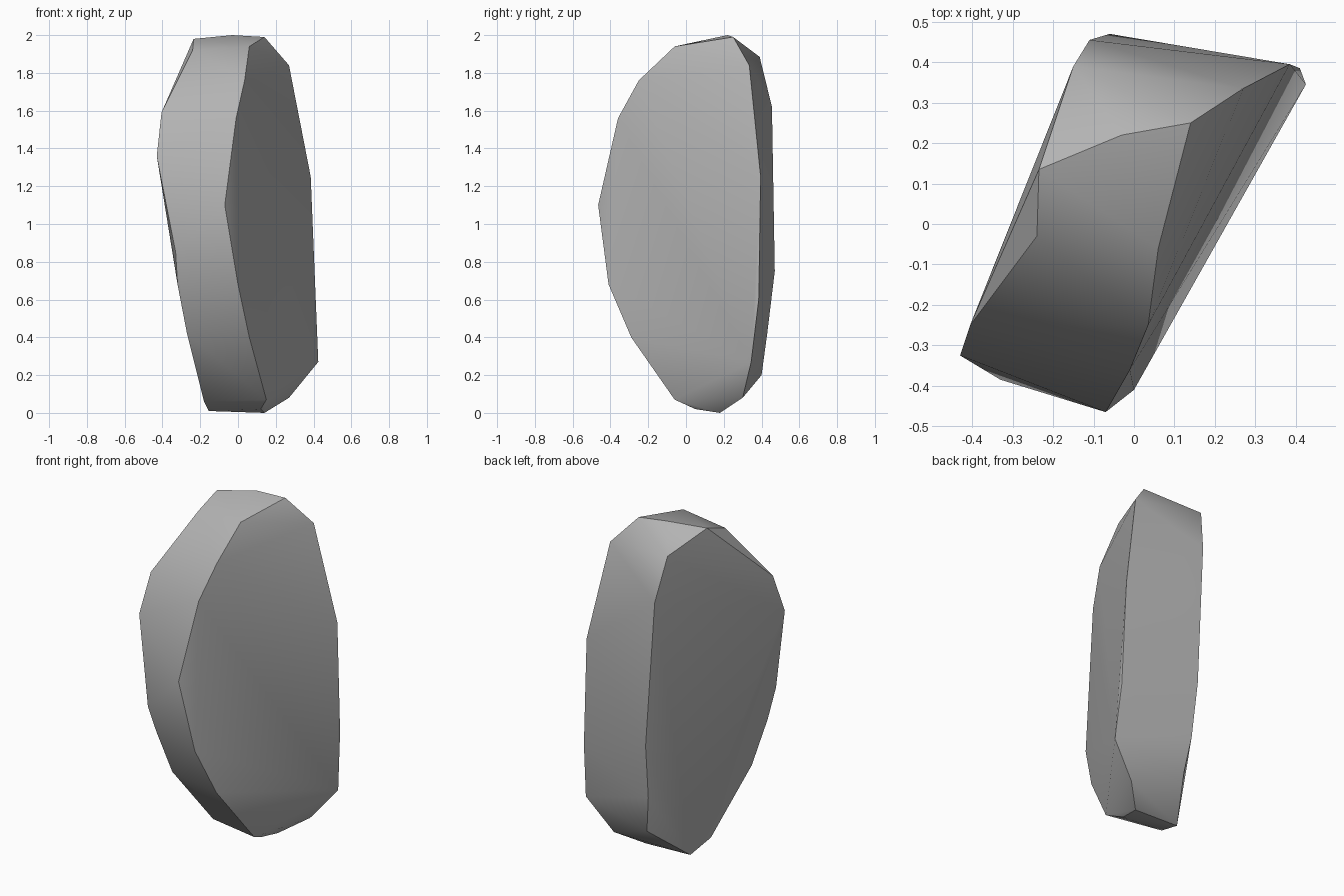
import bpy
import bmesh
import math

# Remove the default object only
default_cube = bpy.data.objects.get("Cube")
if default_cube:
    bpy.data.objects.remove(default_cube, do_unlink=True)


def make_material(name, color):
    material = bpy.data.materials.new(name)
    material.use_nodes = True
    material.diffuse_color = color
    shader = next(n for n in material.node_tree.nodes if n.type == "BSDF_PRINCIPLED")
    shader.inputs["Base Color"].default_value = color
    shader.inputs["Roughness"].default_value = 0.9
    return material


def make_faceted_stone(name, outlines, material):
    """Wrap a tight convex skin around the chiselled outlines."""
    bm = bmesh.new()
    for outline in outlines:
        for point in outline:
            bm.verts.new(point)
    hull = bmesh.ops.convex_hull(bm, input=bm.verts[:], use_existing_faces=False)
    unused = [v for v in bm.verts if not v.link_faces]
    bmesh.ops.delete(bm, geom=unused, context="VERTS")
    bmesh.ops.dissolve_limit(bm, angle_limit=math.radians(1),
                             verts=bm.verts[:], edges=bm.edges[:])
    bmesh.ops.recalc_face_normals(bm, faces=bm.faces[:])
    mesh = bpy.data.meshes.new(name)
    bm.to_mesh(mesh)
    bm.free()
    mesh.materials.append(material)
    stone = bpy.data.objects.new(name, mesh)
    bpy.context.scene.collection.objects.link(stone)
    return stone


# Broad flat side, front edge from top to bottom
broad_front_edge = [
    (.14, .25, 1.99), (.06, -.06, 1.94), (.035, -.25, 1.76), (-.01, -.36, 1.56),
    (-.07, -.465, 1.1), (0, -.41, .68), (.06, -.29, .4), (.15, -.06, .07),
]

# Broad flat side, rear edge from top to bottom
broad_rear_edge = [
    (.27, .335, 1.84), (.385, .395, 1.25), (.41, .385, .6), (.425, .345, .27),
]

# Opposite side, front edge from top to bottom
far_front_edge = [
    (-.235, .135, 1.98), (-.24, -.03, 1.92), (-.405, -.25, 1.59), (-.43, -.325, 1.36),
    (-.33, -.385, .85), (-.32, -.32, .68), (-.27, -.24, .42), (-.18, .02, .06),
]

# Opposite side, rear edge from top to bottom
far_rear_edge = [
    (-.15, .39, 1.885), (-.11, .455, 1.62), (-.06, .47, .75),
    (-.05, .43, .42), (-.02, .4, .2),
]

# Crown and foot
crown = [(-.03, .22, 2)]
foot = [(.14, .18, 0), (-.155, .18, .01), (.12, .05, .02), (.27, .3, .08)]

stone_grey = make_material("stone grey", (.45, .45, .45, 1))
standing_rock = make_faceted_stone(
    "standing_rock",
    [broad_front_edge, broad_rear_edge, far_front_edge, far_rear_edge, crown, foot],
    stone_grey,
)

# Soft rim, crisp chiselled edges
bpy.ops.object.select_all(action="DESELECT")
standing_rock.select_set(True)
bpy.context.view_layer.objects.active = standing_rock
bpy.ops.object.shade_smooth_by_angle(angle=math.radians(32))
